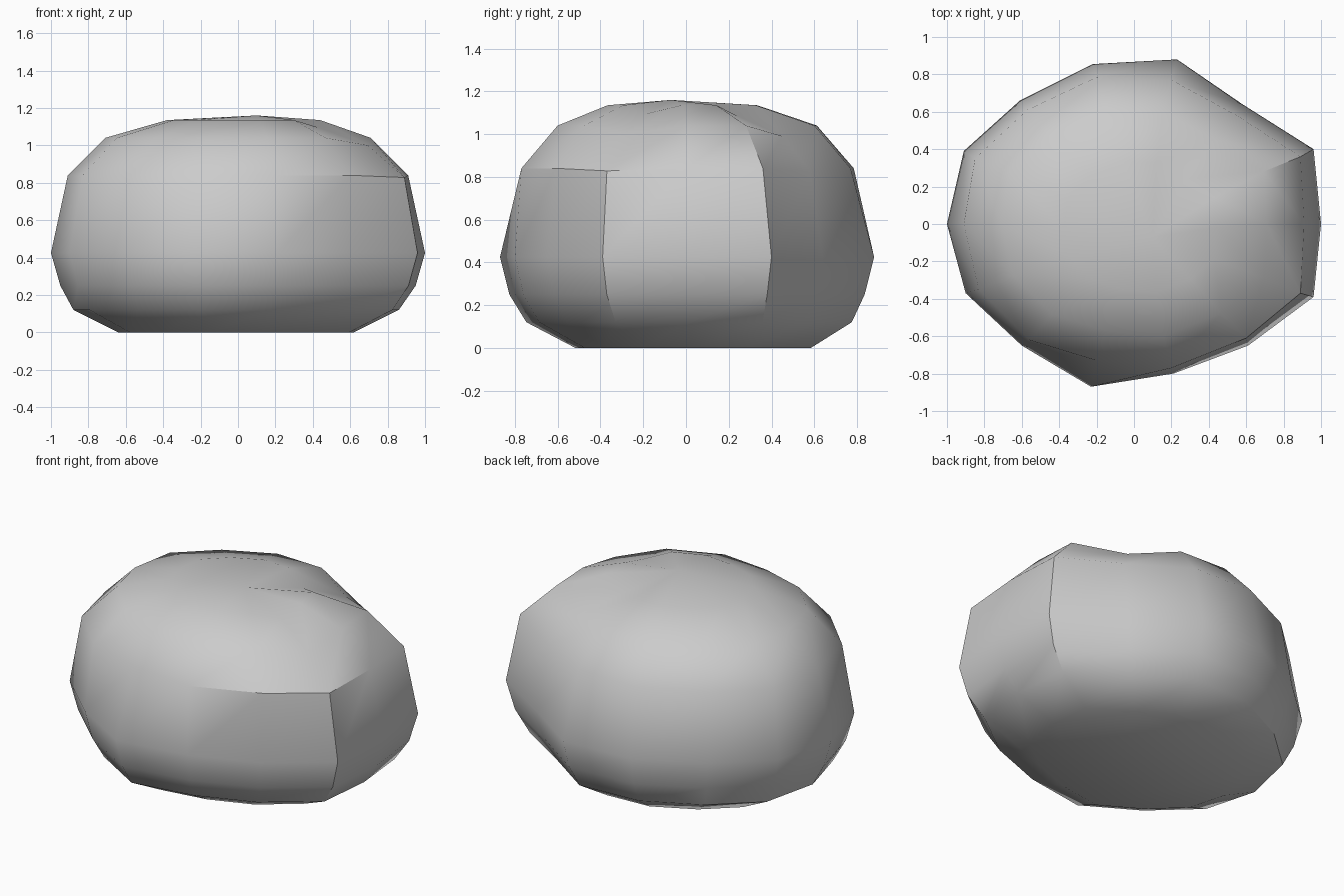
import bpy
import bmesh

cube = bpy.data.objects.get("Cube")
if cube:
    bpy.data.objects.remove(cube, do_unlink=True)

# Outlines of the boulder at its widest belt and at its shoulder
belt = [(1, 0), (.96, .4), (.58, .64), (.23, .88), (-.22, .855), (-.61, .66), (-.91, .39),
        (-1, 0), (-.9, -.37), (-.6, -.65), (-.23, -.87), (.21, -.8), (.61, -.65), (.96, -.39)]
shoulder = [(.91, 0), (.89, .36), (.55, .58), (.2, .77), (-.2, .785), (-.57, .61), (-.85, .35),
            (-.91, 0), (-.83, -.35), (-.56, -.62), (-.2, -.73), (.2, -.77), (.6, -.61), (.89, -.37)]

# Dips beside the ridge that runs from the crown to the back left corner
dips = {2: .05, 13: .04}

# Each level: outline, scale, height, shift in x, shift in y, share of the dips
levels = [
    (belt, .63, 0, -.01, .03, 0),
    (belt, .87, .12, -.01, .01, 0),
    (belt, .95, .25, 0, 0, 0),
    (belt, 1, .425, 0, 0, 0),
    (shoulder, 1, .84, 0, 0, .3),
    (shoulder, .78, 1.04, 0, 0, 1),
    (shoulder, .45, 1.135, .03, -.02, 1),
]

stone = bpy.data.materials.new("stone grey")
stone.use_nodes = True
colour = (.6, .6, .6, 1)
stone.diffuse_color = colour
stone.node_tree.nodes["Principled BSDF"].inputs["Base Color"].default_value = colour

# Stack the levels and bridge them
bm = bmesh.new()
rings = []
for outline, scale, z, dx, dy, share in levels:
    rings.append([bm.verts.new((x * scale + dx, y * scale + dy, z - share * dips.get(i, 0)))
                  for i, (x, y) in enumerate(outline)])
count = len(belt)
for lower, upper in zip(rings, rings[1:]):
    for i in range(count):
        j = (i + 1) % count
        bm.faces.new((lower[i], lower[j], upper[j], upper[i]))

# Flat underside and faceted crown
bm.faces.new(reversed(rings[0]))
crown = bm.verts.new((.1, -.07, 1.16))
for i in range(count):
    bm.faces.new((rings[-1][i], rings[-1][(i + 1) % count], crown))
bmesh.ops.recalc_face_normals(bm, faces=bm.faces)

mesh = bpy.data.meshes.new("boulder")
bm.to_mesh(mesh)
bm.free()
mesh.materials.append(stone)
boulder = bpy.data.objects.new("boulder", mesh)
bpy.context.collection.objects.link(boulder)

# Smooth stone with crisp corners
bpy.ops.object.select_all(action="DESELECT")
boulder.select_set(True)
bpy.context.view_layer.objects.active = boulder
bpy.ops.object.shade_smooth_by_angle(angle=.6)
